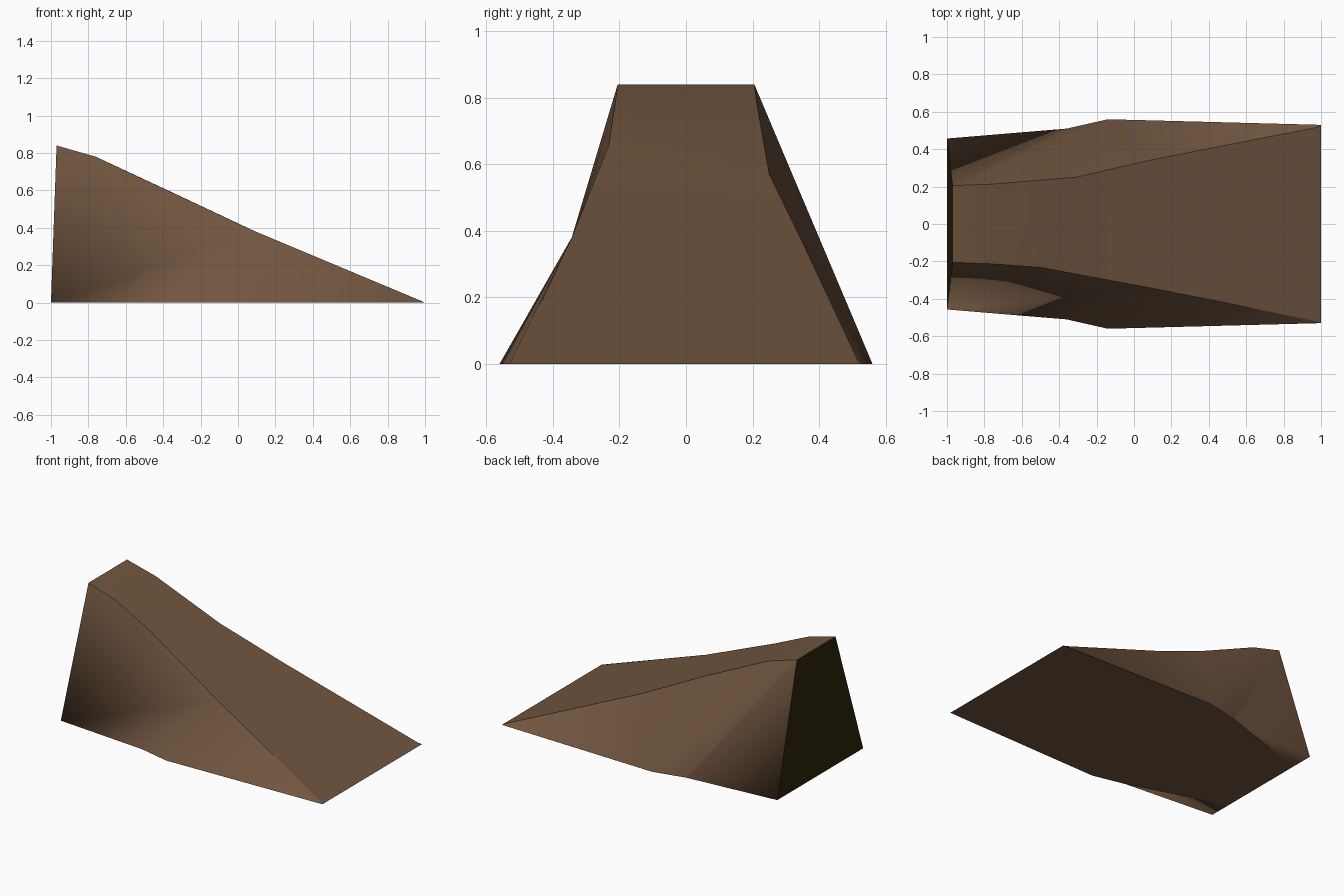
import bpy, bmesh

if "Cube" in bpy.data.objects:
    bpy.data.objects.remove(bpy.data.objects["Cube"])

# two flat colours
def material(name, rgb):
    m = bpy.data.materials.new(name)
    m.diffuse_color = (*rgb, 1)
    m.use_nodes = True
    m.node_tree.nodes["Principled BSDF"].inputs["Base Color"].default_value = m.diffuse_color
    return m

brown = material("earth brown", (0.165, 0.092, 0.050))
olive = material("dark olive brown", (0.030, 0.019, 0.0035))

mesh = bpy.data.meshes.new("dirt_ramp")
ramp = bpy.data.objects.new("dirt_ramp", mesh)
bpy.context.collection.objects.link(ramp)
mesh.materials.append(brown)
mesh.materials.append(olive)
bm = bmesh.new()

# outline points shared by both sides: A..L run down the ramp edge, C..F along the ground
points = {
    "A": (-0.97, 0.205, 0.84), "K": (-0.76, 0.213, 0.78), "G": (0.09, 0.342, 0.382),
    "L": (0.98, 0.517, 0.009), "F": (1.0, 0.53, 0), "D": (-0.14, 0.56, 0),
    "E": (-0.36, 0.51, 0), "C": (-1.0, 0.457, 0), "X": (-1.0, 0.30, 0),
}
front_B, back_B = (-0.5, 0.232, 0.658), (-0.31, 0.25, 0.57)

def side_verts(s, b):
    return {k: bm.verts.new((x, s * y, z)) for k, (x, y, z) in {**points, "B": b}.items()}

f, b = side_verts(-1, front_B), side_verts(1, back_B)

def face(verts, mat=0):
    p = bm.faces.new(verts)
    p.material_index = mat
    p.smooth = True

# dented side walls
for tri in "CGB CBK CKA CEG EDG DFG FLG".split():
    face([f[k] for k in tri])
for tri in "CEA EDA ADK KDB BDG GDL LDF".split():
    face([b[k] for k in tri])

# sloping top and the thin lip at its foot
for p, q in zip("AKBGL", "KBGLF"):
    face([f[p], f[q], b[q], b[p]])

# underside with its two corner triangles
face([f[k] for k in "XEDF"] + [b[k] for k in "FDEX"])
for s in (f, b):
    face([s[k] for k in "CEX"])

# tall end
face([f["A"], f["X"], b["X"], b["A"]], 1)
for s in (f, b):
    face([s[k] for k in "ACX"], 1)

bmesh.ops.recalc_face_normals(bm, faces=bm.faces)

# creases: ramp rim, tall end and ground line
def crease(v1, v2):
    e = bm.edges.get((v1, v2))
    if e:
        e.smooth = False

for s in (f, b):
    for p, q in "AK KB BG GL LF AC CX EX ED DF".split():
        crease(s[p], s[q])
crease(b["A"], b["E"])
for k in "AXLF":
    crease(f[k], b[k])

bm.to_mesh(mesh)
bm.free()
